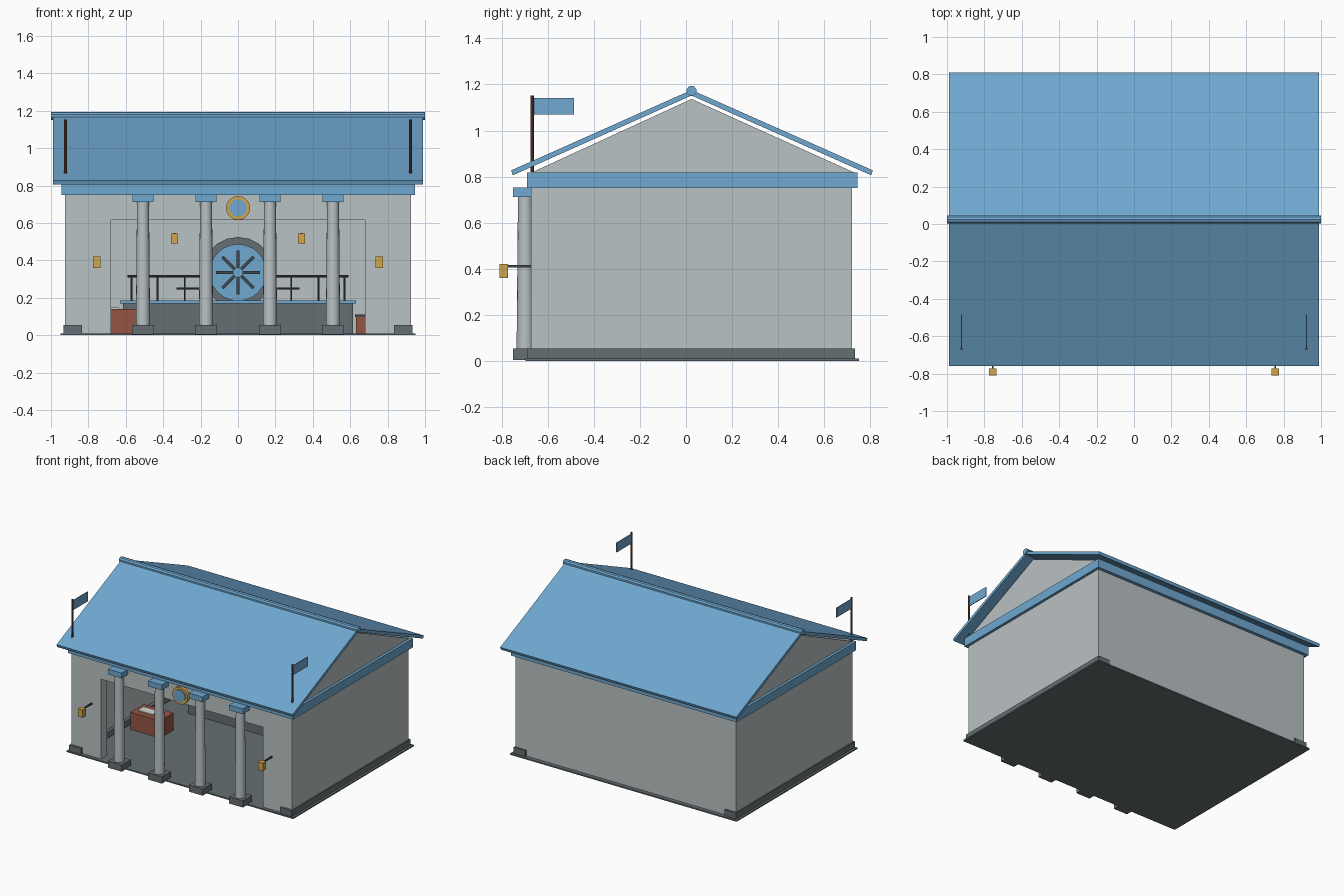
import bpy, bmesh, math
from mathutils import Matrix, Vector

if "Cube" in bpy.data.objects:
    bpy.data.objects.remove(bpy.data.objects["Cube"])


def mat(name, hexcol):
    m = bpy.data.materials.new(name)
    rgb = [int(hexcol[i:i + 2], 16) / 255 for i in (0, 2, 4)]
    lin = [c / 12.92 if c <= 0.04045 else ((c + 0.055) / 1.055) ** 2.4 for c in rgb]
    m.diffuse_color = (*lin, 1)
    m.use_nodes = True
    m.node_tree.nodes["Principled BSDF"].inputs["Base Color"].default_value = m.diffuse_color
    return m


BLUE = mat("roof blue", "6FA8D0")
WALL = mat("stone grey", "BAC2C4")
DARK = mat("dark stone", "666F72")
GOLD = mat("brass", "D2A64C")
WOOD = mat("red wood", "955544")
POLE = mat("dark brown", "6A4236")
IRON = mat("dark iron", "43494D")
PAPER = mat("paper white", "D6D8D2")


def finish(name, bm, m):
    bmesh.ops.recalc_face_normals(bm, faces=bm.faces[:])
    me = bpy.data.meshes.new(name)
    bm.to_mesh(me)
    bm.free()
    me.materials.append(m)
    ob = bpy.data.objects.new(name, me)
    bpy.context.collection.objects.link(ob)
    return ob


def box(name, x, y, z, m, rot=None):
    """Box from (min, max) ranges; rot is an optional world matrix."""
    bm = bmesh.new()
    bmesh.ops.create_cube(bm, size=1)
    for v in bm.verts:
        v.co = Vector([r[0] + (c + 0.5) * (r[1] - r[0]) for c, r in zip(v.co, (x, y, z))])
    if rot:
        bm.transform(rot)
    return finish(name, bm, m)


def rod(name, a, b, r, m, r2=None, seg=12, smooth=False):
    """Cylinder or cone between two points."""
    a, b = Vector(a), Vector(b)
    bm = bmesh.new()
    bmesh.ops.create_cone(bm, cap_ends=True, segments=seg, radius1=r,
                          radius2=r if r2 is None else r2, depth=(b - a).length)
    q = (b - a).to_track_quat('Z', 'Y').to_matrix().to_4x4()
    bm.transform(Matrix.Translation((a + b) / 2) @ q)
    ob = finish(name, bm, m)
    if smooth:
        bpy.context.view_layer.objects.active = ob
        ob.select_set(True)
        bpy.ops.object.shade_smooth_by_angle(angle=math.radians(40))
        ob.select_set(False)
    return ob


def extrude_x(name, pts, half, m):
    """Extrude a (y, z) profile symmetrically along x."""
    bm = bmesh.new()
    f = bm.faces.new([bm.verts.new((-half, y, z)) for y, z in pts])
    res = bmesh.ops.extrude_face_region(bm, geom=[f])
    vs = [g for g in res["geom"] if isinstance(g, bmesh.types.BMVert)]
    bmesh.ops.translate(bm, verts=vs, vec=(2 * half, 0, 0))
    return finish(name, bm, m)


# floor, walls and front opening
box("floor", (-.95, .95), (-.696, .75), (0, .01), DARK)
box("back_wall", (-.925, .925), (.65, .72), (.01, .75), WALL)
box("front_header", (-.68, .68), (-.672, -.60), (.615, .75), WALL)
for s, side in ((-1, "left"), (1, "right")):
    def sx(a, b):
        return tuple(sorted((s * a, s * b)))

    box(side + "_wall", sx(.86, .925), (-.60, .65), (.01, .75), WALL)
    box(side + "_front_pier", sx(.68, .925), (-.672, -.60), (.01, .75), WALL)
    box(side + "_plinth", sx(.835, .933), (-.69, .733), (.01, .055), DARK)

    # flag on the roof
    rod(side + "_flag_pole", (s * .922, -.667, .82), (s * .922, -.667, 1.153), .007, POLE, seg=8)
    box(side + "_flag", sx(.919, .925), (-.66, -.485), (1.07, 1.142), BLUE)

    # lanterns outside and inside
    box(side + "_lantern", sx(.735, .775), (-.81, -.772), (.36, .42), GOLD)
    box(side + "_lantern_arm", sx(.75, .76), (-.795, -.672), (.406, .416), IRON)
    box(side + "_inner_lantern", sx(.32, .357), (.55, .59), (.49, .545), GOLD)
    box(side + "_inner_lantern_arm", sx(.334, .344), (.57, .65), (.536, .546), IRON)

    # teller rail on the counter
    rod(side + "_teller_rail", (s * .59, .36, .315), (s * .14, .36, .315), .006, IRON, seg=8)
    rod(side + "_teller_crossbar", (s * .33, .36, .25), (s * .19, .36, .25), .006, IRON, seg=8)
    for i, x in enumerate((.57, .43, .285, .15)):
        rod(f"{side}_rail_post_{i}", (s * x, .36, .185), (s * x, .36, .315), .005, IRON, seg=8)

# entablature, gable and roof
box("entablature", (-.945, .945), (-.689, .744), (.75, .817), BLUE)
extrude_x("gable", [(-.672, .817), (.732, .817), (.024, 1.137)], .925, WALL)
extrude_x("roof", [(-.759, .827), (.024, 1.176), (.811, .827), (.803, .806),
                   (.024, 1.152), (-.751, .806)], .99, BLUE)
rod("ridge", (-1, .024, 1.172), (1, .024, 1.172), .022, BLUE, seg=10)

# columns
for i, x in enumerate((-.508, -.171, .171, .508)):
    box(f"column_base_{i}", (x - .058, x + .058), (-.75, -.64), (.005, .055), DARK)
    rod(f"column_shaft_{i}", (x, -.697, .055), (x, -.697, .712), .038, WALL, r2=.032, seg=16, smooth=True)
    box(f"column_capital_{i}", (x - .057, x + .057), (-.75, -.64), (.712, .752), BLUE)

# clock disc above the entrance
rod("clock_rim", (0, -.66, .68), (0, -.695, .68), .064, GOLD, seg=24, smooth=True)
rod("clock_face", (0, -.67, .68), (0, -.701, .68), .046, BLUE, seg=24)

# counter
box("counter", (-.615, .615), (.28, .44), (.01, .17), DARK)
box("counter_top", (-.63, .63), (.265, .455), (.17, .185), BLUE)

# vault door with spoked wheel
rod("vault_frame", (0, .655, .335), (0, .60, .335), .19, DARK, seg=20)
rod("vault_door", (0, .61, .335), (0, .57, .335), .152, BLUE, seg=24)
for i in range(4):
    rot = (Matrix.Translation((0, .56, .335)) @ Matrix.Rotation(i * math.pi / 4, 4, 'Y'))
    box(f"vault_spoke_{i}", (-.118, .118), (-.01, .012), (-.009, .009), IRON, rot)
rod("vault_hub", (0, .57, .335), (0, .535, .335), .027, BLUE, seg=16)

# desk with papers, and a low chest opposite
box("desk", (-.79, -.54), (-.16, 0), (.01, .14), WOOD)
box("desk_paper", (-.76, -.635), (-.115, -.045), (.14, .147), PAPER)
box("chest", (.63, .83), (-.16, 0), (.01, .096), WOOD)
box("chest_lid", (.625, .835), (-.165, .005), (.096, .11), IRON)
